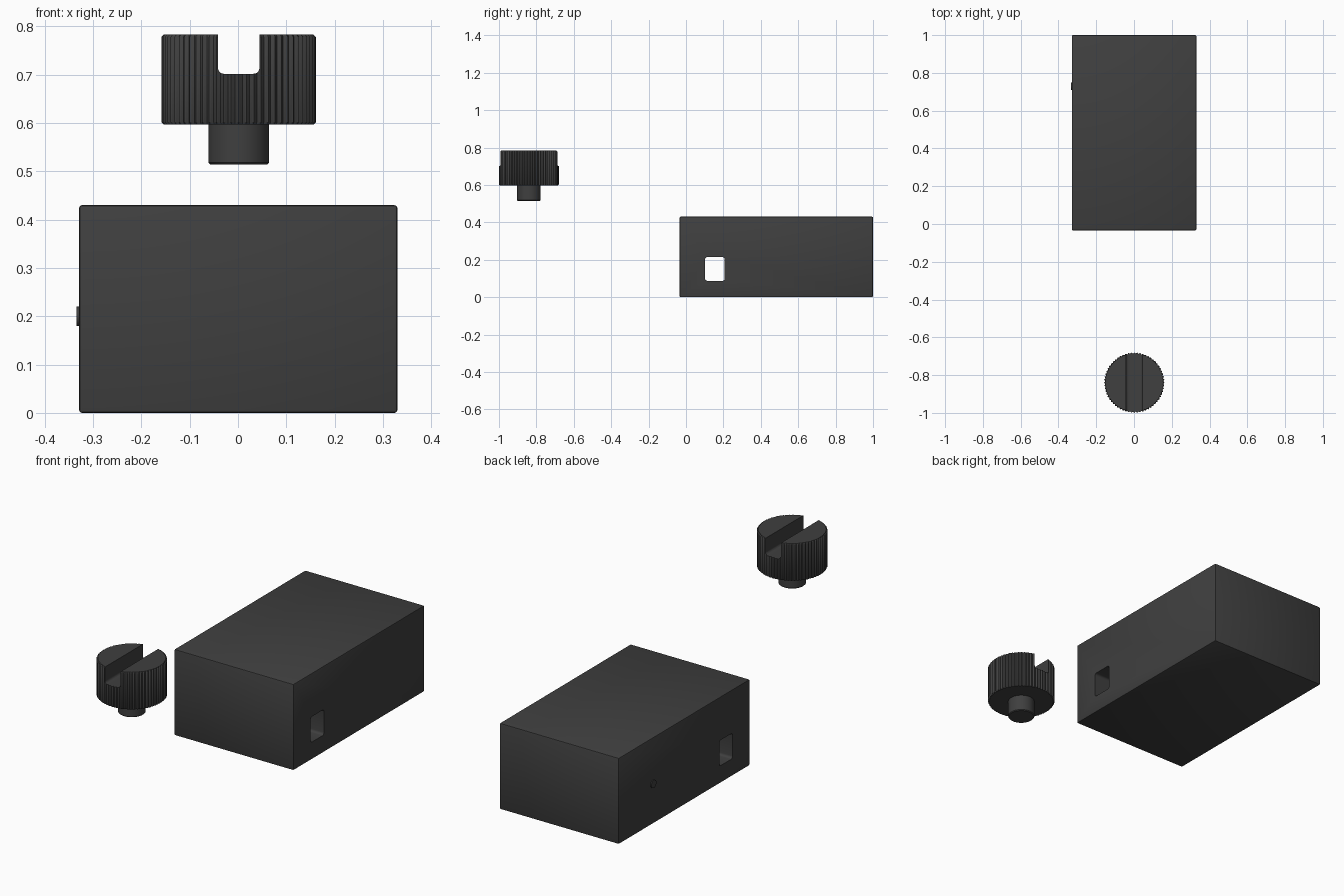
import bpy, bmesh, math
from mathutils import Matrix

if "Cube" in bpy.data.objects:
    bpy.data.objects.remove(bpy.data.objects["Cube"])

dark = bpy.data.materials.new("charcoal_plastic")
dark.diffuse_color = (0.05, 0.05, 0.05, 1)
dark.use_nodes = True
dark.node_tree.nodes["Principled BSDF"].inputs["Base Color"].default_value = dark.diffuse_color
CX, KY = 0.0015, -0.84      # shared centre line, knob position


def make(name, bm):
    bmesh.ops.recalc_face_normals(bm, faces=bm.faces[:])
    me = bpy.data.meshes.new(name)
    bm.to_mesh(me)
    bm.free()
    me.materials.append(dark)
    ob = bpy.data.objects.new(name, me)
    bpy.context.collection.objects.link(ob)
    return ob


def box(name, x, y, z, bevel, axis=None, seg=2):
    """Box from (min, max) ranges; bevels all edges or those along one axis."""
    bm = bmesh.new()
    bmesh.ops.create_cube(bm, size=1)
    for v in bm.verts:
        for i, (a, b) in enumerate((x, y, z)):
            v.co[i] = (a + b) / 2 + v.co[i] * (b - a)
    edges = [e for e in bm.edges if axis is None
             or abs((e.verts[0].co - e.verts[1].co).normalized()[axis]) > 0.9]
    bmesh.ops.bevel(bm, geom=edges, offset=bevel, segments=seg, profile=0.5, affect='EDGES')
    return make(name, bm)


def stack(name, rings):
    """Closed solid through rings of points of equal count."""
    bm = bmesh.new()
    loops = [[bm.verts.new(p) for p in ring] for ring in rings]
    n = len(loops[0])
    for a, b in zip(loops, loops[1:]):
        for i in range(n):
            j = (i + 1) % n
            bm.faces.new((a[i], a[j], b[j], b[i]))
    bm.faces.new(loops[0][::-1])
    bm.faces.new(loops[-1])
    return make(name, bm)


def ring(r, z, n, groove=0.0, cx=CX, cy=KY):
    pts = []
    for i in range(n):
        t = 2 * math.pi * i / n
        rr = r - groove * (0.5 - 0.5 * math.cos(math.pi * (i % 4) / 2))
        pts.append((cx + rr * math.cos(t), cy + rr * math.sin(t), z))
    return pts


def cut(ob, cutter):
    cutter.hide_render = True
    cutter.hide_set(True)
    m = ob.modifiers.new("cut", 'BOOLEAN')
    m.operation, m.solver, m.object = 'DIFFERENCE', 'EXACT', cutter
    bpy.context.view_layer.objects.active = ob
    bpy.ops.object.modifier_apply(modifier=m.name)
    bpy.data.objects.remove(cutter, do_unlink=True)


def smooth(ob, deg=35):
    bpy.ops.object.select_all(action='DESELECT')
    ob.select_set(True)
    bpy.context.view_layer.objects.active = ob
    bpy.ops.object.shade_smooth_by_angle(angle=math.radians(deg))


# housing block with a square window running right through it
housing = box("housing", (-0.329, 0.33), (-0.034, 1.0), (0, 0.43), 0.006)
cut(housing, box("window_cutter", (-0.5, 0.5), (0.102, 0.207), (0.087, 0.214), 0.012, 0, 4))
smooth(housing)

# small round peg on the left wall
bm = bmesh.new()
bmesh.ops.create_cone(bm, cap_ends=True, segments=32, radius1=0.02, radius2=0.02, depth=0.02,
                      matrix=Matrix.Translation((-0.324, 0.73, 0.2)) @ Matrix.Rotation(math.pi / 2, 4, 'Y'))
smooth(make("side_peg", bm))

# ribbed knob head with chamfered rims and a slot across the top
N = 256
knob = stack("knob_head", [ring(0.155, 0.597, N, 0.003), ring(0.16, 0.602, N, 0.006),
                           ring(0.16, 0.778, N, 0.006), ring(0.155, 0.783, N, 0.003)])
cut(knob, box("slot_cutter", (CX - 0.043, CX + 0.043), (KY - 0.3, KY + 0.3), (0.702, 0.9), 0.012, 1, 4))
smooth(knob)

# plain stem below the head
smooth(stack("knob_stem", [ring(0.059, 0.514, 64), ring(0.063, 0.518, 64), ring(0.063, 0.6, 64)]))
